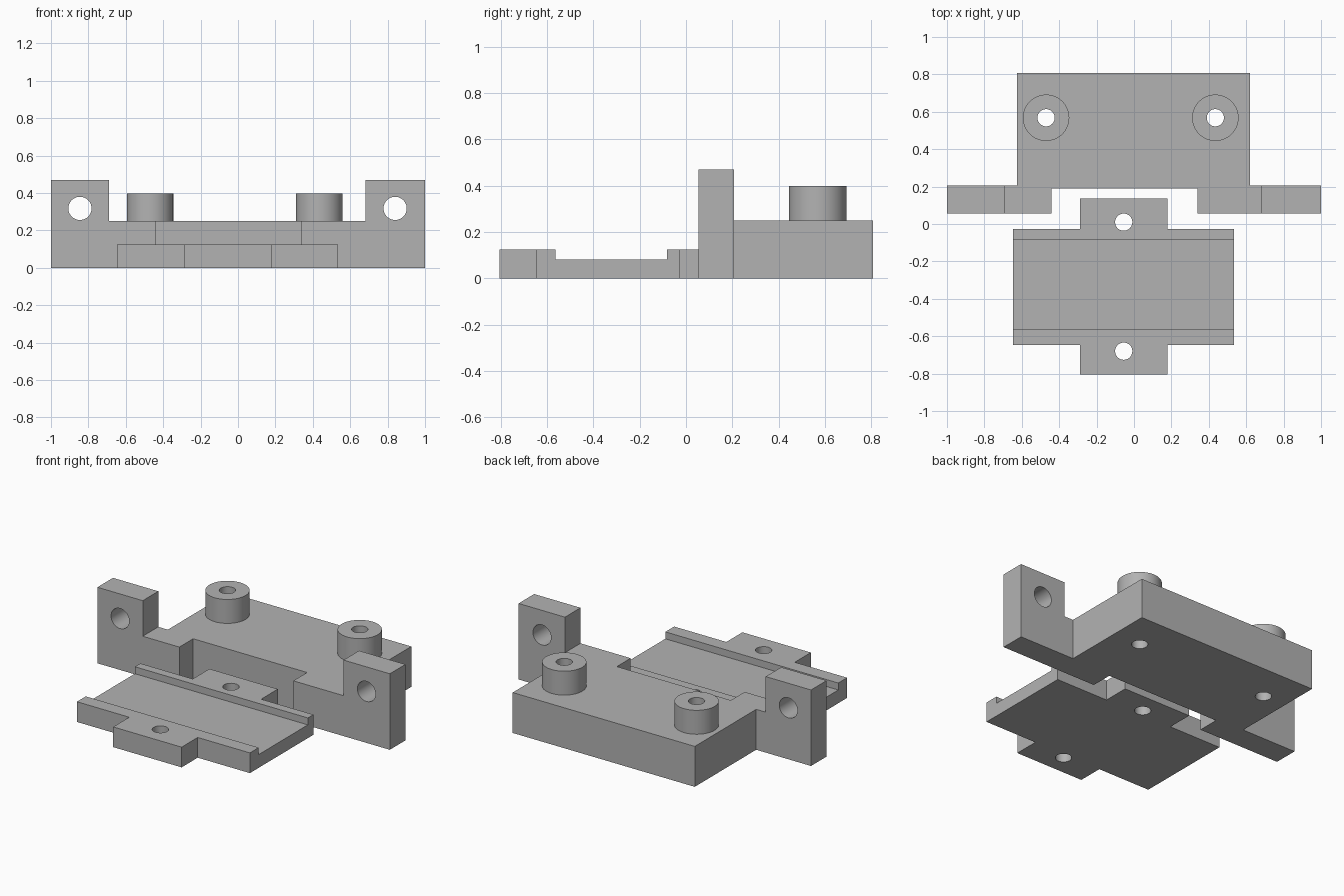
import bpy
import bmesh
from math import radians
from mathutils import Matrix

cube = bpy.data.objects.get("Cube")
if cube:
    bpy.data.objects.remove(cube, do_unlink=True)

grey = bpy.data.materials.new("plain grey")
grey.use_nodes = True
colour = (0.45, 0.45, 0.45, 1)
grey.diffuse_color = colour
grey.node_tree.nodes["Principled BSDF"].inputs["Base Color"].default_value = colour


def add_object(name, bm):
    bmesh.ops.recalc_face_normals(bm, faces=bm.faces)
    mesh = bpy.data.meshes.new(name)
    bm.to_mesh(mesh)
    bm.free()
    mesh.materials.append(grey)
    obj = bpy.data.objects.new(name, mesh)
    bpy.context.collection.objects.link(obj)
    return obj


def prism(name, outline, height):
    """Extrude a plan outline up from the floor."""
    bm = bmesh.new()
    face = bm.faces.new([bm.verts.new((x, y, 0)) for x, y in outline])
    up = bmesh.ops.extrude_face_region(bm, geom=[face])["geom"]
    verts = [v for v in up if isinstance(v, bmesh.types.BMVert)]
    bmesh.ops.translate(bm, verts=verts, vec=(0, 0, height))
    return add_object(name, bm)


def box(name, low, high):
    bm = bmesh.new()
    bmesh.ops.create_cube(bm, size=1)
    size = [b - a for a, b in zip(low, high)]
    bmesh.ops.scale(bm, vec=size, verts=bm.verts)
    bmesh.ops.translate(bm, vec=[(a + b) / 2 for a, b in zip(low, high)], verts=bm.verts)
    return add_object(name, bm)


def cylinder(name, centre, radius, depth, axis="Z"):
    bm = bmesh.new()
    turn = Matrix.Rotation(radians(90), 4, "X") if axis == "Y" else Matrix()
    bmesh.ops.create_cone(bm, cap_ends=True, segments=64, radius1=radius, radius2=radius,
                          depth=depth, matrix=Matrix.Translation(centre) @ turn)
    return add_object(name, bm)


def combine(obj, tool, operation="DIFFERENCE"):
    """Apply a boolean and discard the tool."""
    mod = obj.modifiers.new("cut", "BOOLEAN")
    mod.operation, mod.object, mod.solver = operation, tool, "EXACT"
    tool.hide_render = True
    bpy.context.view_layer.objects.active = obj
    bpy.ops.object.modifier_apply(modifier=mod.name)
    bpy.data.objects.remove(tool, do_unlink=True)


# Mounting bracket: plan outline at ear height, lowered between the ears
bracket = prism("mounting_bracket", [
    (-1, .055), (-.44, .055), (-.44, .19), (.34, .19), (.34, .055), (1, .055),
    (1, .207), (.62, .207), (.62, .807), (-.625, .807), (-.625, .207), (-1, .207)], .47)
combine(bracket, box("ear_gap", (-.69, -.5, .25), (.683, 1, 1)))

# Ear bolt holes
for x in (-.845, .84):
    combine(bracket, cylinder("ear_hole", (x, .13, .318), .062, .6, "Y"))

# Round bosses with through holes
for x in (-.47, .435):
    combine(bracket, cylinder("boss", (x, .568, .3), .124, .196), "UNION")
    combine(bracket, cylinder("boss_hole", (x, .568, .2), .046, 1))

# Clamp plate with end tabs and a shallow channel between two rails
left, right, tab_left, tab_right = -.648, .535, -.29, .178
plate = prism("clamp_plate", [
    (left, -.648), (tab_left, -.648), (tab_left, -.805), (tab_right, -.805),
    (tab_right, -.648), (right, -.648), (right, -.028), (tab_right, -.028),
    (tab_right, .135), (tab_left, .135), (tab_left, -.028), (left, -.028)], .125)
combine(plate, box("channel", (-1, -.562, .082), (1, -.082, 1)))
for y in (-.68, .01):
    combine(plate, cylinder("tab_hole", (-.055, y, .1), .046, 1))

# Smooth the round walls, keep corners crisp
bpy.ops.object.select_all(action="DESELECT")
for obj in (bracket, plate):
    obj.select_set(True)
bpy.context.view_layer.objects.active = bracket
bpy.ops.object.shade_smooth_by_angle(angle=radians(30))
